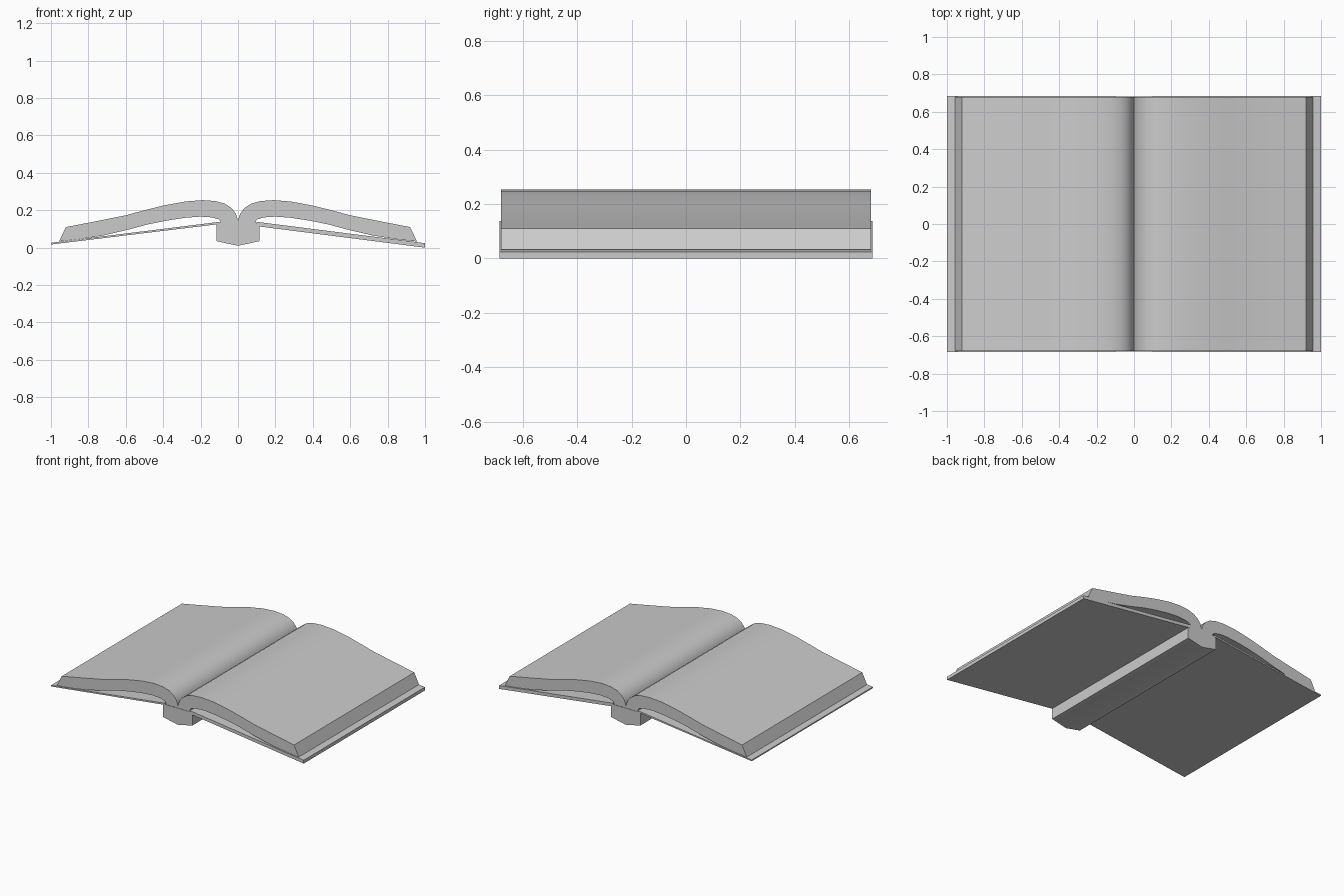
import bpy, bmesh
from mathutils import Vector

if "Cube" in bpy.data.objects:
    bpy.data.objects.remove(bpy.data.objects["Cube"])


def extrude_profile(name, pts, y0, y1):
    """Closed x-z outline extruded along y."""
    bm = bmesh.new()
    face = bm.faces.new([bm.verts.new((x, y0, z)) for x, z in pts])
    out = bmesh.ops.extrude_face_region(bm, geom=[face])
    moved = [v for v in out["geom"] if isinstance(v, bmesh.types.BMVert)]
    bmesh.ops.translate(bm, verts=moved, vec=Vector((0, y1 - y0, 0)))
    bmesh.ops.recalc_face_normals(bm, faces=bm.faces)
    # triangulate the concave end caps cleanly
    bmesh.ops.triangulate(bm, faces=[f for f in bm.faces if len(f.verts) > 4])
    me = bpy.data.meshes.new(name)
    bm.to_mesh(me)
    bm.free()
    ob = bpy.data.objects.new(name, me)
    bpy.context.collection.objects.link(ob)
    bpy.ops.object.select_all(action='DESELECT')
    bpy.context.view_layer.objects.active = ob
    ob.select_set(True)
    bpy.ops.object.shade_smooth_by_angle(angle=0.5)
    return ob


def mirrored(half):
    """Right half from centre top to centre bottom, closed on the left."""
    return half + [(-x, z) for x, z in reversed(half) if x > 0]


# open pages, fanning from the centre groove and narrowing to the neck
pages = [(0, 0.145), (0.012, 0.182), (0.035, 0.212), (0.07, 0.235),
         (0.12, 0.249), (0.19, 0.254), (0.28, 0.247), (0.4, 0.225),
         (0.5, 0.2), (0.6, 0.173), (0.75, 0.143), (0.92, 0.11),
         (0.957, 0.033), (0.85, 0.045), (0.72, 0.065), (0.58, 0.098),
         (0.48, 0.125), (0.38, 0.145), (0.28, 0.16), (0.2, 0.166),
         (0.14, 0.162), (0.105, 0.152), (0.092, 0.138), (0.1, 0.128)]
extrude_profile("page_block", mirrored(pages), -0.68, 0.68)

# spine with shallow V bottom
spine = [(0.1, 0.128), (0.116, 0.122), (0.116, 0.035), (0, 0.01)]
extrude_profile("spine", mirrored(spine), -0.683, 0.683)

# cover boards, sloping down to the outer edges
extrude_profile("left_cover", [(-1, 0.017), (-0.1, 0.126), (-0.1, 0.138),
                               (-1, 0.026)], -0.685, 0.685)
extrude_profile("right_cover", [(1, 0.0), (0.1, 0.115), (0.1, 0.138),
                                (1, 0.024)], -0.685, 0.685)
